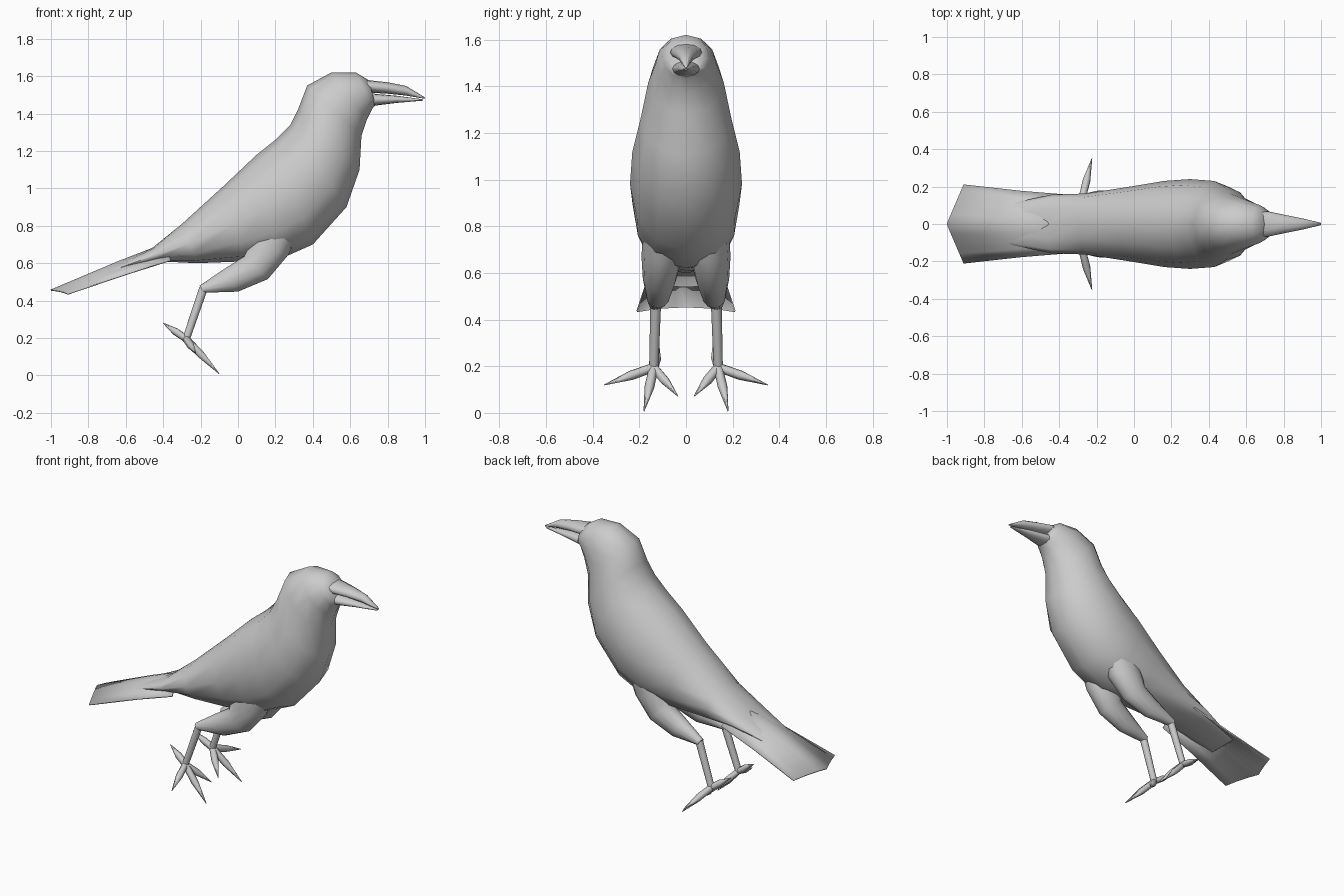
import bpy, bmesh
from math import sin, cos, pi, radians, copysign
from mathutils import Vector

if "Cube" in bpy.data.objects:
    bpy.data.objects.remove(bpy.data.objects["Cube"])

grey = bpy.data.materials.new("plain grey")
grey.use_nodes = True
colour = (0.6, 0.6, 0.6, 1)
grey.diffuse_color = colour
grey.node_tree.nodes["Principled BSDF"].inputs["Base Color"].default_value = colour


def section(top, bottom, width, y=0.0, fullness=1.0, count=12):
    """Oval slice between a top and a bottom point (x, z); low fullness squares its lower half."""
    t, b = Vector((top[0], y, top[1])), Vector((bottom[0], y, bottom[1]))
    mid, up = (t + b) / 2, (t - b) / 2
    points = []
    for i in range(count):
        c, s = cos(2 * pi * i / count), sin(2 * pi * i / count)
        if c < 0 and abs(s) > 1e-6:
            s = copysign(abs(s) ** fullness, s)
        points.append(mid + up * c + Vector((0, width * s, 0)))
    return points


def skin(name, rows, closed=True, thickness=0, angle=60):
    """Join rows of points with faces, as a capped tube or an open sheet."""
    bm = bmesh.new()
    grid = [[bm.verts.new(p) for p in row] for row in rows]
    n = len(grid[0])
    for a, b in zip(grid, grid[1:]):
        for i in range(n if closed else n - 1):
            j = (i + 1) % n
            bm.faces.new((a[i], a[j], b[j], b[i]))
    if closed:
        bm.faces.new(grid[0])
        bm.faces.new(grid[-1])
    bmesh.ops.recalc_face_normals(bm, faces=bm.faces)
    mesh = bpy.data.meshes.new(name)
    bm.to_mesh(mesh)
    bm.free()
    mesh.materials.append(grey)
    obj = bpy.data.objects.new(name, mesh)
    bpy.context.collection.objects.link(obj)
    bpy.ops.object.select_all(action='DESELECT')
    obj.select_set(True)
    bpy.context.view_layer.objects.active = obj
    bpy.ops.object.shade_smooth_by_angle(angle=radians(angle))
    if thickness:
        mod = obj.modifiers.new("thickness", 'SOLIDIFY')
        mod.thickness = thickness
        mod.offset = 0
    return obj


def limb(name, points, radii, sides=8):
    """Tapered round tube along a path."""
    pts = [Vector(p) for p in points]
    rows = []
    for i, (p, r) in enumerate(zip(pts, radii)):
        d = (pts[min(i + 1, len(pts) - 1)] - pts[max(i - 1, 0)]).normalized()
        u = d.orthogonal().normalized()
        v = d.cross(u)
        rows.append([p + (u * cos(2 * pi * k / sides) + v * sin(2 * pi * k / sides)) * r
                     for k in range(sides)])
    return skin(name, rows)


# Body with folded wings and head: slices from under the tail to the face
body = [
    ((-.72, .555), (-.70, .54), .10, 0, .8),
    ((-.46, .68), (-.42, .61), .157, 0, .7),
    ((-.30, .81), (-.22, .60), .163, 0, .62),
    ((-.08, 1.01), (.04, .61), .2, 0, .65),
    ((.10, 1.18), (.22, .62), .23, 0, .75),
    ((.20, 1.26), (.40, .70), .24, 0, .9),
    ((.28, 1.34), (.58, .90), .23),
    ((.32, 1.42), (.65, 1.10), .195),
    ((.37, 1.55), (.66, 1.28), .162),
    ((.50, 1.62), (.69, 1.37), .13),
    ((.63, 1.62), (.72, 1.43), .1),
    ((.70, 1.578), (.735, 1.445), .072),
]
skin("body", [section(*s) for s in body])

# Beak halves with a thin gap between them
upper = [((.66, 1.585), (.67, 1.514), .07), ((.72, 1.576), (.72, 1.511), .067),
         ((.80, 1.567), (.80, 1.506), .05), ((.90, 1.547), (.90, 1.496), .03),
         ((1, 1.486), (1, 1.479), .006)]
lower = [((.66, 1.509), (.69, 1.45), .06), ((.73, 1.506), (.73, 1.442), .058),
         ((.85, 1.495), (.85, 1.457), .035), ((.99, 1.476), (.99, 1.469), .006)]
skin("upper_beak", [section(*s) for s in upper])
skin("lower_beak", [section(*s) for s in lower])

# Tail: arched sheet with a blunt pointed end
tail = []
for ridge_x, edge_x, ridge_z, edge_z, width in [
        (-.40, -.36, .70, .615, .155), (-.64, -.60, .607, .54, .175),
        (-1, -.91, .455, .435, .21)]:
    row = []
    for i in range(-4, 5):
        t = i / 4
        row.append((ridge_x + (edge_x - ridge_x) * abs(t), width * t,
                    ridge_z + (edge_z - ridge_z) * t * t))
    tail.append(row)
skin("tail", tail, closed=False, thickness=.008)

for side, label in ((1, "left"), (-1, "right")):
    # Feathered thigh, sunk into the flank
    thigh = [((.10, .86), (.34, .80), .08, .10), ((.04, .70), (.27, .645), .088, .103),
             ((.03, .635), (.16, .515), .072, .113),
             ((-.08, .565), (0, .448), .052, .12), ((-.205, .48), (-.185, .442), .028, .13)]
    skin(label + "_thigh", [section(t, b, w, side * y) for t, b, w, y in thigh])

    # Shank and four toes
    ankle = Vector((-.277, side * .138, .195))
    limb(label + "_shank", [(-.185, side * .13, .465), ankle], [.023, .02])
    tips = {"outer": (-.225, .35, .12), "middle": (-.1, .18, .008),
            "inner": (-.165, .035, .072), "back": (-.4, .115, .28)}
    for toe, (x, y, z) in tips.items():
        tip = Vector((x, side * y, z))
        limb(f"{label}_{toe}_toe", [ankle, ankle.lerp(tip, .45), tip], [.02, .021, .002], 6)
